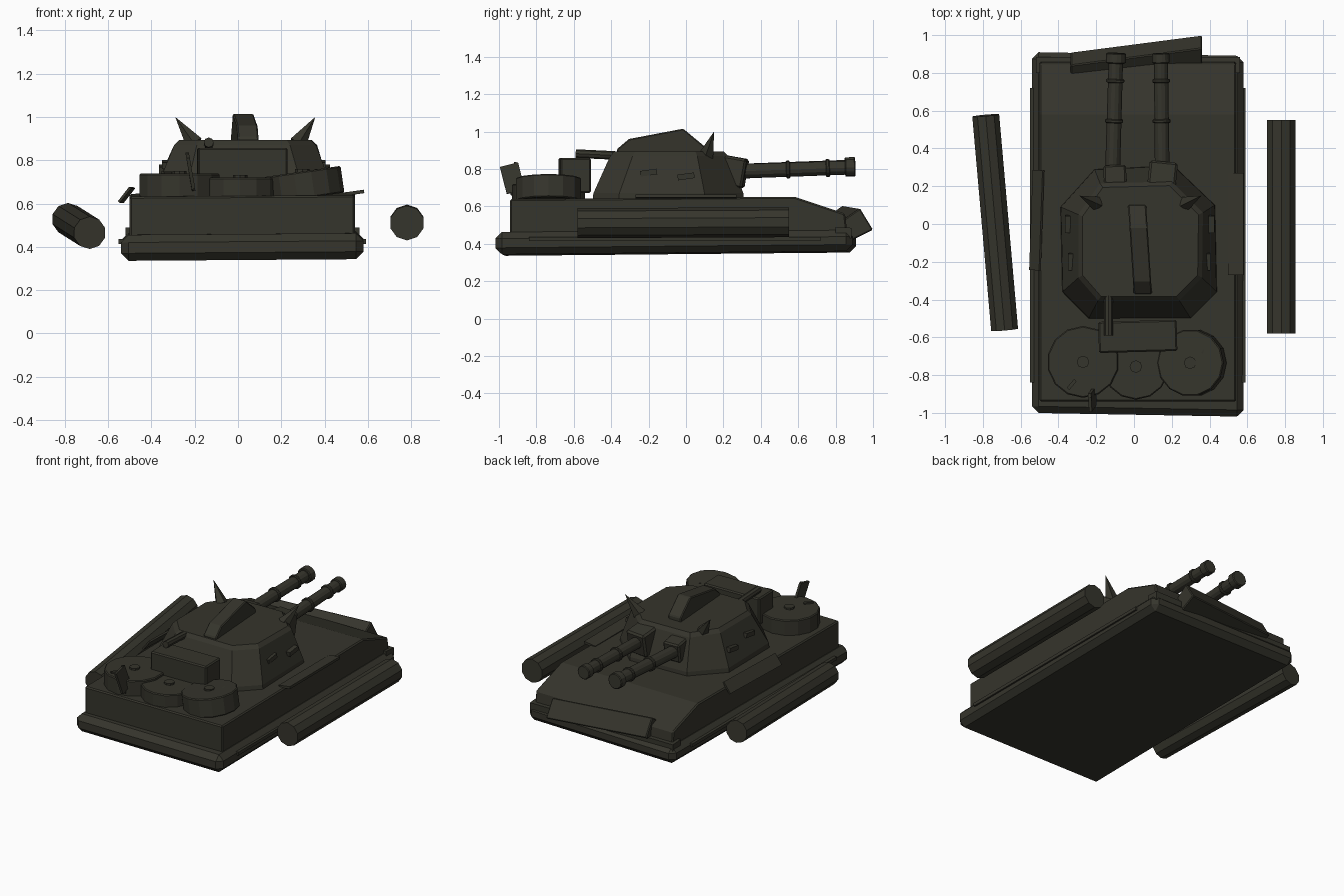
import bpy, bmesh, math
from mathutils import Vector, Matrix

if "Cube" in bpy.data.objects:
    bpy.data.objects.remove(bpy.data.objects["Cube"])

olive = bpy.data.materials.new("dark_olive")
olive.diffuse_color = (0.036, 0.035, 0.025, 1)
olive.use_nodes = True
olive.node_tree.nodes["Principled BSDF"].inputs["Base Color"].default_value = olive.diffuse_color


def finish(name, bm, bevel=0.0):
    bmesh.ops.recalc_face_normals(bm, faces=bm.faces)
    me = bpy.data.meshes.new(name)
    bm.to_mesh(me)
    bm.free()
    me.materials.append(olive)
    ob = bpy.data.objects.new(name, me)
    bpy.context.collection.objects.link(ob)
    if bevel:
        m = ob.modifiers.new("edge", 'BEVEL')
        m.width, m.segments = bevel, 1
    return ob


def box(name, center, size, rot=(0, 0, 0), bevel=0.0):
    """Box with rotation in degrees."""
    bm = bmesh.new()
    bmesh.ops.create_cube(bm, size=1, matrix=Matrix.Diagonal((*size, 1)))
    ob = finish(name, bm, bevel)
    ob.location = center
    ob.rotation_euler = [math.radians(a) for a in rot]
    return ob


def rod(name, a, b, r1, r2=None, sides=10, bevel=0.0):
    """Cylinder or cone from point a to point b."""
    a, b = Vector(a), Vector(b)
    bm = bmesh.new()
    q = (b - a).to_track_quat('Z', 'Y').to_matrix().to_4x4()
    bmesh.ops.create_cone(bm, cap_ends=True, segments=sides, radius1=r1,
                          radius2=r1 if r2 is None else r2, depth=(b - a).length,
                          matrix=Matrix.Translation((a + b) / 2) @ q)
    return finish(name, bm, bevel)


def loft(name, rings, bevel=0.0):
    """Closed solid through matching rings of points."""
    bm = bmesh.new()
    vs = [[bm.verts.new(p) for p in ring] for ring in rings]
    n = len(vs[0])
    for lo, hi in zip(vs, vs[1:]):
        for i in range(n):
            j = (i + 1) % n
            bm.faces.new((lo[i], lo[j], hi[j], hi[i]))
    bm.faces.new(vs[0])
    bm.faces.new(vs[-1])
    return finish(name, bm, bevel)


def extrude_x(name, profile, x0, x1, bevel=0.0, skew=0.0, lift=0.0):
    """Side profile (y, z) swept from x0 to x1, with optional shift at the far end."""
    return loft(name, [[(x0, y, z) for y, z in profile],
                       [(x1, y + skew, z + lift) for y, z in profile]], bevel)


# Chamfered skirt around the bottom
base = [(-1, .335), (-1, .455), (.91, .465), (.91, .353)]
extrude_x("lower_hull", base, -.54, .58, .035, skew=-.02, lift=.008)

# Upper hull with sloping nose
hull = [(-.94, .43), (-.94, .632), (.58, .645), (.85, .555), (.865, .43)]
extrude_x("upper_hull", hull, -.50, .54, .008, lift=.006)
extrude_x("nose_ledge", [(.80, .43), (.80, .49), (.885, .485), (.885, .43)], -.52, .56)

# Tilted beam lying on the nose
beam = [(.74, .535), (.84, .605), (.91, .49), (.78, .425)]
extrude_x("nose_beam", beam, -.335, .36, .006, skew=.09, lift=-.015)

# Thin side strips and loose shelves
for s, x in ((-1, -.54), (1, .58)):
    box("side_strip", (x, -.06, .425), (.022, 1.56, .022))
box("left_shelf", (-.515, .02, .64), (.012, .53, .085), (0, 38, -2))
box("right_shelf", (.54, 0, .65), (.085, .54, .016), (0, -8, 0))

# Two side logs, one askew
rod("right_log", (.78, -.58, .51), (.78, .55, .515), .08)
rod("left_log", (-.685, -.56, .465), (-.785, .575, .528), .075)

# Faceted turret
plan = [(-.39, .09), (-.21, .29), (.21, .31), (.43, .10),
        (.44, -.36), (.30, -.50), (-.24, -.50), (-.38, -.36)]
roof = [(-.295, .05), (-.18, .215), (.20, .225), (.365, .06),
        (.36, -.285), (.24, -.405), (-.19, -.405), (-.295, -.285)]
top = [(.03 + (x - .03) * .93, -.09 + (y + .09) * .93) for x, y in roof]
loft("turret", [[(x, y, .63) for x, y in plan],
                [(.03 + (x - .03) * .99, y * .99, .67) for x, y in plan],
                [(x, y, .87) for x, y in roof],
                [(x, y, .893) for x, y in top]])

# Wedge on the turret roof
fin = [(-.37, .88), (-.37, .905), (-.305, .96), (-.015, 1.015), (.10, .92), (.10, .88)]
loft("roof_wedge", [[(dx + .012 - .065 * (y + .14), y, z) for y, z in fin]
                    for dx in (-.028, .068)], .006)

# Spikes on the turret shoulders
for name, x, tip in (("left_spike", -.20, -.29), ("right_spike", .275, .357)):
    rod(name, (x, .11, .875), (tip, .15, 1.0), .043, 0, 5)

# Small turret details
for x, y, z in ((.41, 0, .76), (-.35, 0, .76), (.39, -.2, .78), (-.335, -.2, .78)):
    box("turret_lug", (x, y, z), (.03, .09, .03), (8, 0, 0))

# Gun mounts and barrels with collars
box("left_mount", (-.10, .24, .79), (.12, .13, .13), (-8, 0, 2), .01)
box("right_mount", (.15, .25, .785), (.15, .14, .16), (-10, 0, -6), .012)
guns = (("left_barrel", (-.115, .22, .785), (-.095, .905, .812), .04, .053),
        ("right_barrel", (.15, .22, .785), (.142, .905, .808), .039, .046))
for name, a, b, r, muzzle in guns:
    a, b = Vector(a), Vector(b)
    rod(name, a, b, r, r * .95, 12)
    for t0, t1, rr in ((.46, .49, r + .009), (.77, .80, r + .008), (.92, 1.0, muzzle)):
        rod(name + "_collar", a.lerp(b, t0), a.lerp(b, t1), rr, None, 12, .005)

# Three flat drums on the rear deck
drums = ((-.27, -.73, .19, .738, 0), (.01, -.755, .175, .72, 0), (.315, -.735, .178, .748, .018))
for x, y, r, z, lean in drums:
    rod("rear_drum", (x, y, .625), (x - lean, y, z), r, None, 14, .006)
    rod("drum_cap", (x - lean, y, z - .01), (x - lean, y, z + .012), .033, None, 8)
box("drum_handle_left", (-.33, -.85, .742), (.018, .06, .012), (0, 0, -40))
box("drum_handle_right", (.39, -.65, .752), (.02, .09, .012), (0, 6, -35))

# Stowage box with a rod and an upright plate
box("stowage_box", (.02, -.595, .765), (.415, .165, .185), (0, 0, 1.5), .008)
rod("box_rod", (-.135, -.59, .882), (-.135, -.38, .872), .023, None, 8)
box("upright_plate", (-.22, -.928, .75), (.016, .10, .15), (14, -10, 0))
rod("rear_antenna", (-.205, -.93, .66), (-.235, -.91, .835), .009, None, 6)
